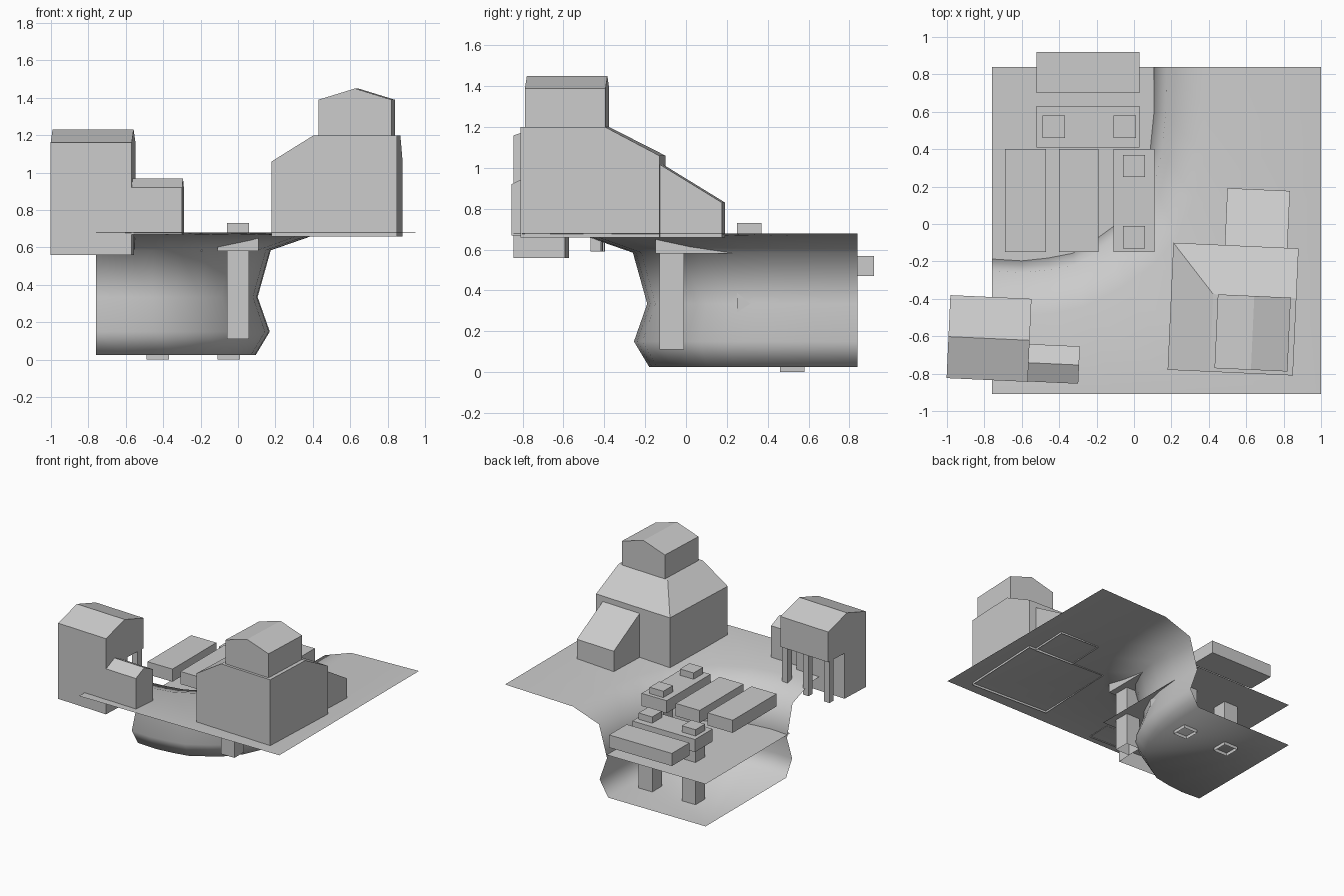
import bpy, bmesh, math
from mathutils import Vector, Matrix

if "Cube" in bpy.data.objects:
    bpy.data.objects.remove(bpy.data.objects["Cube"])


def make(name, verts, faces, loc=(0, 0, 0), rot=0.0):
    bm = bmesh.new()
    vs = [bm.verts.new(v) for v in verts]
    for f in faces:
        bm.faces.new([vs[i] for i in f])
    bmesh.ops.recalc_face_normals(bm, faces=bm.faces)
    me = bpy.data.meshes.new(name)
    bm.to_mesh(me)
    bm.free()
    ob = bpy.data.objects.new(name, me)
    ob.matrix_world = Matrix.Translation(loc) @ Matrix.Rotation(math.radians(rot), 4, 'Z')
    bpy.context.collection.objects.link(ob)
    return ob


def box(name, x, y, z, loc=(0, 0, 0), rot=0.0, bottom=True):
    verts = [(a, b, c) for c in z for a, b in
             ((x[0], y[0]), (x[1], y[0]), (x[1], y[1]), (x[0], y[1]))]
    faces = [(4, 5, 6, 7)] + [(i, (i + 1) % 4, (i + 1) % 4 + 4, i + 4) for i in range(4)]
    if bottom:
        faces.append((3, 2, 1, 0))
    return make(name, verts, faces, loc, rot)


def prism(name, profile, span, axis, loc, rot):
    """Extrude a (horizontal, z) profile along x or y; its last edge (underside) stays open."""
    n = len(profile)
    put = (lambda h, z, s: (s, h, z)) if axis == 'x' else (lambda h, z, s: (h, s, z))
    verts = [put(h, z, s) for s in span for h, z in profile]
    faces = [tuple(range(n)), tuple(range(2 * n - 1, n - 1, -1))]
    faces += [(i, i + 1, n + i + 1, n + i) for i in range(n - 1)]
    return make(name, verts, faces, loc, rot)


def gable(name, h, z, ridge, span, axis, loc, rot):
    mid = (h[0] + h[1]) / 2
    return prism(name, [(h[0], z[0]), (h[0], z[1]), (mid, ridge), (h[1], z[1]), (h[1], z[0])],
                 span, axis, loc, rot)


# Terrain: undercut cliff swept round the bay, plateau outside, bay floor inside
shore = [(-.76, -.18), (-.6, -.19), (-.46, -.175), (-.33, -.15), (-.2, -.07), (-.09, .01),
         (-.02, .1), (.04, .23), (.08, .4), (.1, .6), (.105, .84)]
angles = [-90, -90, -86, -78, -62, -45, -32, -18, -8, -2, 0]
outer = [(-.76, -.91), (-.45, -.91), (-.1, -.91), (.3, -.91), (.7, -.91), (1, -.91),
         (1, -.6), (1, -.25), (1, .1), (1, .5), (1, .84)]
section = [(.30, .665), (.07, .585), (0, .335), (.065, .15), (-.01, .025)]
verts, faces = [], []
n = len(shore)
for p, a, o in zip(shore, angles, outer):
    verts.append((o[0], o[1], .68))
    d = Vector((math.cos(math.radians(a)), math.sin(math.radians(a))))
    for off, z in section:
        q = Vector(p) + d * off
        verts.append((q.x, q.y, z))
m = len(section) + 1
verts.append((-.76, .84, .025))
for i in range(n - 1):
    for j in range(m - 1):
        faces.append((i * m + j, (i + 1) * m + j, (i + 1) * m + j + 1, i * m + j + 1))
    faces.append((i * m + m - 1, (i + 1) * m + m - 1, n * m))
terrain = make("terrain", verts, faces)
for poly in terrain.data.polygons:
    poly.use_smooth = True

# Water sheet in the bay
make("water", [(-.76, -.22, .36), (.107, -.22, .36), (.107, .84, .36), (-.76, .84, .36)],
     [(0, 1, 2, 3)])

# Jetty decks and their posts
for i, (x, y, z) in enumerate([((-.52, .03), (.70, .92), (.47, .57)),
                               ((-.52, .03), (.41, .63), (.47, .57)),
                               ((-.69, -.47), (-.15, .40), (.58, .68)),
                               ((-.40, -.19), (-.15, .40), (.58, .68)),
                               ((-.11, .11), (-.15, .40), (.58, .68))]):
    box(f"jetty_deck_{i}", x, y, z)
for i, (x, y, z0) in enumerate([(-.43, .52, 0), (-.05, .52, 0), (0, .31, .11), (0, -.07, .11)]):
    box(f"jetty_post_{i}", (x - .06, x + .06), (y - .06, y + .06), (z0, z0 + .62), bottom=False)

# Large house: body with top sloping down on the left and back sides
ROT = -2.6
hub = (.53, -.455, 0)
L, R, F, B = -.335, .335, -.34, .34
make("house_body",
     [(L, F, .66), (R, F, .66), (R, B, .66), (L, B, .66),
      (L, F, 1.06), (R, B, 1.06), (L, B, 1.06),
      (-.11, F, 1.2), (R, F, 1.2), (R, .075, 1.2), (-.11, .075, 1.2)],
     [(0, 1, 8, 7, 4), (1, 2, 5, 9, 8), (2, 3, 6, 5), (3, 0, 4, 6),
      (7, 8, 9, 10), (4, 7, 10, 6), (6, 10, 9, 5)], hub, ROT)
gable("house_upper_floor", (-.085, .305), (1.2, 1.39), 1.45, (-.32, .075), 'y', hub, ROT)
prism("house_lean_to", [(.335, .66), (.335, 1.02), (.645, .83), (.645, .66)],
      (-.06, .275), 'x', hub, ROT)

# Tower house: solid front, upper floor carried on legs at the back
hub = (-.775, -.612, 0)
prism("tower", [(-.222, .56), (-.222, 1.16), (0, 1.23), (.222, 1.16), (.222, .92),
                (.03, .92), (.03, .56)], (-.217, .217), 'x', hub, ROT)
for i, x in enumerate((-.19, 0, .19)):
    box(f"tower_leg_{i}", (x - .025, x + .025), (.155, .205), (.59, .92), hub, ROT)
gable("tower_annex", (-.22, -.02), (.67, .92), .97, (.205, .487), 'x', hub, ROT)
